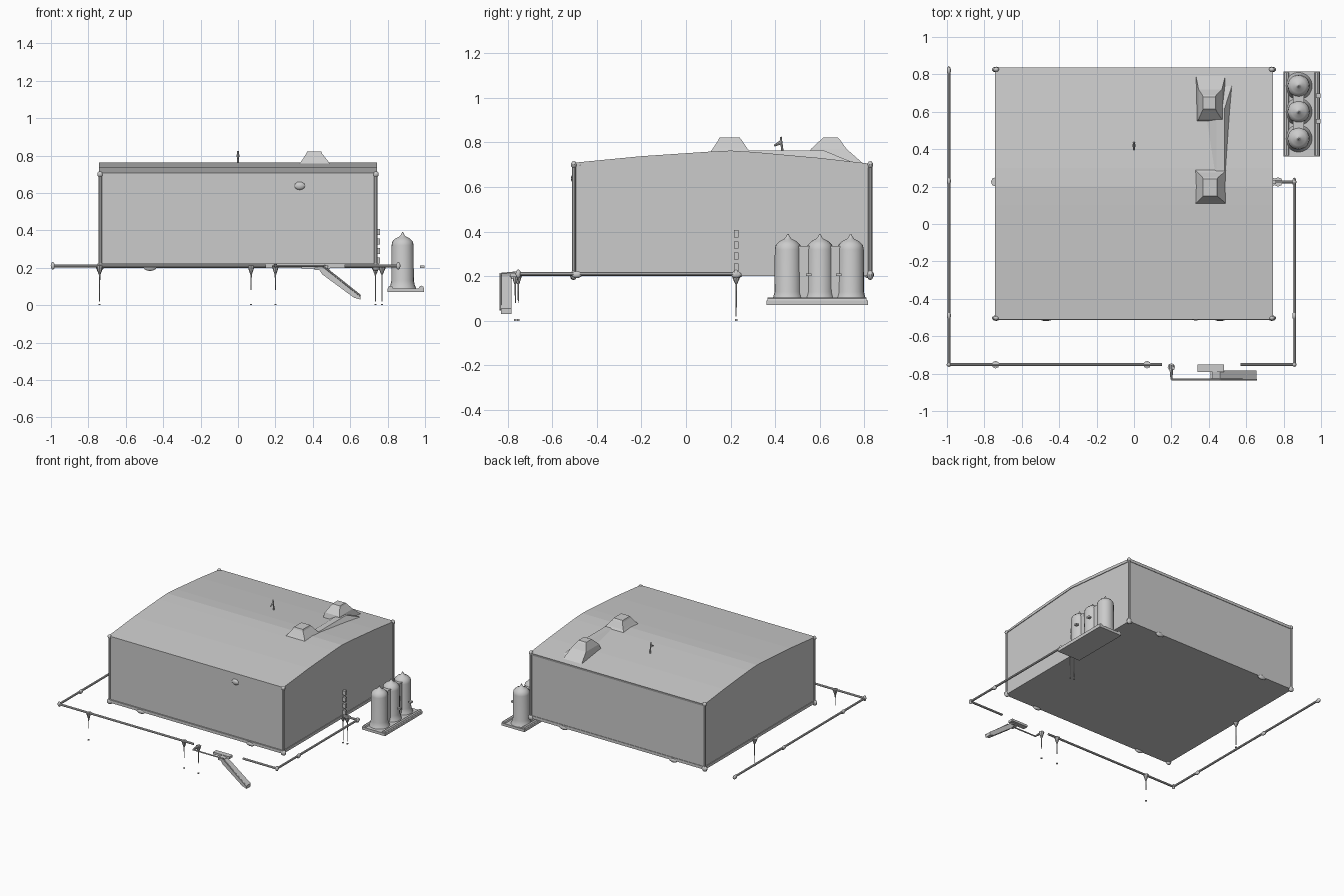
import bpy, bmesh, math
from mathutils import Vector


def finish(name, bm, smooth=False):
    bmesh.ops.recalc_face_normals(bm, faces=bm.faces)
    me = bpy.data.meshes.new(name)
    bm.to_mesh(me)
    bm.free()
    ob = bpy.data.objects.new(name, me)
    bpy.context.collection.objects.link(ob)
    if smooth:
        bpy.ops.object.select_all(action='DESELECT')
        ob.select_set(True)
        bpy.context.view_layer.objects.active = ob
        bpy.ops.object.shade_smooth_by_angle(angle=math.radians(40))
    return ob


def loft(name, rings, smooth=False):
    """Skin equal-length point rings and cap both ends."""
    bm = bmesh.new()
    vs = [[bm.verts.new(p) for p in r] for r in rings]
    n = len(vs[0])
    for a, b in zip(vs, vs[1:]):
        for i in range(n):
            j = (i + 1) % n
            bm.faces.new((a[i], a[j], b[j], b[i]))
    bm.faces.new(vs[0][::-1])
    bm.faces.new(vs[-1])
    return finish(name, bm, smooth)


def rect(x0, x1, y0, y1, z):
    return [(x0, y0, z), (x1, y0, z), (x1, y1, z), (x0, y1, z)]


def box(name, x0, x1, y0, y1, z0, z1):
    return loft(name, [rect(x0, x1, y0, y1, z0), rect(x0, x1, y0, y1, z1)])


def extrude_x(name, prof, x0, x1):
    return loft(name, [[(x, y, z) for y, z in prof] for x in (x0, x1)])


def lathe(name, x, y, prof, n=20):
    ring = lambda r, z: [(x + r * math.cos(2 * math.pi * i / n),
                          y + r * math.sin(2 * math.pi * i / n), z) for i in range(n)]
    return loft(name, [ring(r, z) for r, z in prof], True)


def rod(name, a, b, r0, r1=None, n=8):
    r1 = r0 if r1 is None else r1
    a, b = Vector(a), Vector(b)
    q = (b - a).to_track_quat('Z', 'Y')
    return loft(name, [[p + q @ Vector((r * math.cos(2 * math.pi * i / n),
                                        r * math.sin(2 * math.pi * i / n), 0))
                        for i in range(n)] for p, r in ((a, r0), (b, r1))], True)


def blob(name, loc, size):
    bm = bmesh.new()
    bmesh.ops.create_uvsphere(bm, u_segments=10, v_segments=6, radius=1)
    bmesh.ops.scale(bm, vec=size, verts=bm.verts)
    bmesh.ops.translate(bm, vec=loc, verts=bm.verts)
    return finish(name, bm, True)


# Main hall: walls and gently pitched roof
extrude_x("hall_walls", [(-0.503, 0.2), (0.828, 0.2), (0.828, 0.69), (0.2, 0.752), (-0.503, 0.695)],
          -0.737, 0.737)
extrude_x("roof", [(-0.51, 0.695), (-0.51, 0.708), (-0.2, 0.738), (0.1, 0.758), (0.2, 0.763),
                   (0.3, 0.757), (0.6, 0.73), (0.837, 0.703), (0.832, 0.685), (0.2, 0.745)],
          -0.742, 0.742)
box("floor_skirt", -0.742, 0.742, -0.513, 0.832, 0.2, 0.222)

# Corner trims with flared feet and heads
for sx in (-1, 1):
    for y in (-0.503, 0.826):
        x = 0.737 * sx
        rod("corner_trim", (x, y, 0.2), (x, y, 0.7), 0.009)
        blob("corner_foot", (x, y, 0.205), (0.022, 0.015, 0.022))
        blob("corner_head", (x, y, 0.70), (0.016, 0.013, 0.016))
for x in (-0.47, 0.46):
    blob("floor_bracket", (x, -0.507, 0.2), (0.035, 0.012, 0.017))
    blob("floor_bracket_back", (x, 0.826, 0.2), (0.035, 0.012, 0.017))
blob("wall_lamp", (0.33, -0.502, 0.638), (0.03, 0.014, 0.022))

# Roof vents and the low duct linking them
loft("ridge_vent", [rect(0.32, 0.50, 0.10, 0.30, 0.745), rect(0.34, 0.48, 0.12, 0.275, 0.772),
                    rect(0.365, 0.45, 0.145, 0.25, 0.81), rect(0.37, 0.445, 0.15, 0.24, 0.822)])
loft("rear_vent", [rect(0.33, 0.49, 0.54, 0.80, 0.70), rect(0.345, 0.47, 0.56, 0.72, 0.77),
                   rect(0.365, 0.44, 0.605, 0.69, 0.812), rect(0.37, 0.435, 0.615, 0.68, 0.822)])
loft("roof_duct", [rect(0.34, 0.53, 0.2, 0.76, 0.705), rect(0.44, 0.485, 0.22, 0.62, 0.763)])

# Small roof mast with a pennant
rod("roof_mast", (0, 0.435, 0.735), (0, 0.425, 0.825), 0.006, 0.004)
rod("mast_pennant", (0, 0.425, 0.80), (0, 0.395, 0.785), 0.009, 0.004)

# Perimeter rail in two runs, with couplings
Z = 0.21
runs = [[(-0.99, 0.82), (-0.99, -0.752), (0.15, -0.752)],
        [(0.57, -0.752), (0.857, -0.752), (0.857, 0.225), (0.74, 0.225)]]
for run in runs:
    for a, b in zip(run, run[1:]):
        rod("perimeter_rail", (*a, Z), (*b, Z), 0.008)
    for x, y in run[1:-1]:
        blob("rail_corner", (x, y, Z), (0.012, 0.012, 0.02))
for x, y in ((-0.99, 0.82), (-0.99, 0.23), (-0.99, -0.49), (0.857, -0.49), (0.857, 0.225)):
    blob("rail_coupling", (x, y, Z - 0.003), (0.011, 0.024, 0.016))

# Slim supports: flared top tapering into a thin leg
for x, y, z in ((-0.74, -0.752, 0.09), (0.07, -0.752, 0.08), (0.2, -0.765, 0.08),
                (-0.74, 0.225, 0.02), (0.735, 0.225, 0.02), (0.77, 0.225, 0.02)):
    rod("support_head", (x, y, 0.213), (x, y, 0.165), 0.025 if y > 0 else 0.02, 0.005)
    rod("support_leg", (x, y, 0.17), (x, y, z), 0.004, 0.002)
    box("support_foot", x - 0.005, x + 0.005, y - 0.005, y + 0.005, 0, 0.007)

# Entry landing, sloping steps and their handrail
box("landing", 0.34, 0.48, -0.79, -0.75, 0.196, 0.213)
box("landing_link", 0.41, 0.46, -0.83, -0.77, 0.188, 0.202)
extr = [(0.42, 0.212), (0.46, 0.2), (0.655, 0.055), (0.655, 0.03), (0.62, 0.04), (0.45, 0.165)]
loft("entry_steps", [[(x, y, z) for x, z in extr] for y in (-0.83, -0.782)])
rod("handrail", (0.2, -0.832, 0.21), (0.46, -0.832, 0.21), 0.005)
rod("handrail_slope", (0.46, -0.832, 0.205), (0.655, -0.832, 0.05), 0.005)
rod("handrail_return", (0.2, -0.755, 0.21), (0.2, -0.832, 0.21), 0.012, 0.005)

# Three storage tanks on a pallet
box("tank_pallet", 0.80, 0.995, 0.36, 0.815, 0.07, 0.09)
for x in (0.815, 0.98):
    rod("pallet_rim", (x, 0.365, 0.09), (x, 0.81, 0.09), 0.014)
tank = [(0.075, 0.085), (0.066, 0.105), (0.06, 0.13), (0.059, 0.32), (0.055, 0.34),
        (0.038, 0.357), (0.016, 0.368), (0.008, 0.378), (0.003, 0.39)]
for y in (0.457, 0.6, 0.738):
    lathe("storage_tank", 0.88, y, tank)
box("tank_manifold", 0.85, 0.91, 0.457, 0.738, 0.09, 0.335)

# Stubby pipe brackets on the right wall and valves beside the tanks
for z in (0.24, 0.29, 0.34, 0.39):
    box("wall_bracket", 0.735, 0.76, 0.215, 0.235, z - 0.016, z + 0.016)
for y in (0.55, 0.685):
    box("valve", 0.972, 0.996, y - 0.012, y + 0.012, 0.2, 0.213)
